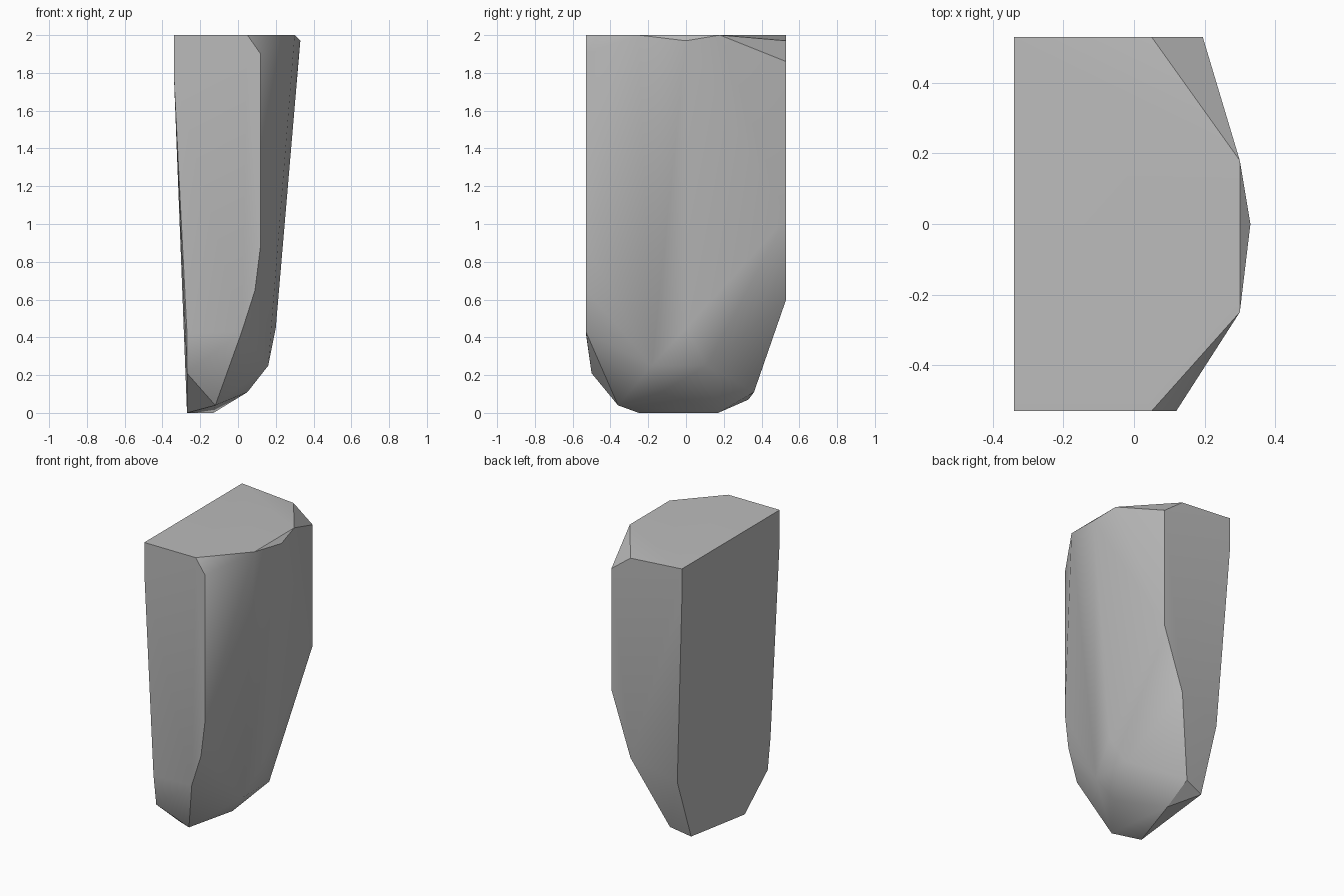
import bpy
import bmesh
import math

# Remove the default cube
cube = bpy.data.objects.get("Cube")
if cube:
    bpy.data.objects.remove(cube, do_unlink=True)


def make_material(name, colour):
    material = bpy.data.materials.new(name)
    material.use_nodes = True
    material.diffuse_color = colour
    shader = material.node_tree.nodes["Principled BSDF"]
    shader.inputs["Base Color"].default_value = colour
    return material


def make_hull(name, groups, material):
    """Wrap groups of corner points in one convex faceted stone."""
    mesh = bpy.data.meshes.new(name)
    bm = bmesh.new()
    for group in groups:
        for point in group:
            bm.verts.new(point)
    result = bmesh.ops.convex_hull(bm, input=bm.verts[:])
    leftover = set(result["geom_interior"] + result["geom_unused"])
    loose = [v for v in leftover if isinstance(v, bmesh.types.BMVert) and v.is_valid]
    bmesh.ops.delete(bm, geom=loose, context="VERTS")
    # Merge nearly coplanar triangles into clean flat facets
    bmesh.ops.dissolve_limit(bm, angle_limit=math.radians(1),
                             verts=bm.verts[:], edges=bm.edges[:])
    bmesh.ops.recalc_face_normals(bm, faces=bm.faces[:])
    bm.to_mesh(mesh)
    bm.free()
    mesh.materials.append(material)
    stone = bpy.data.objects.new(name, mesh)
    bpy.context.collection.objects.link(stone)
    return stone


front, rear = -.53, .53
side = -.34
foot = -.27

# Flat top with clipped corners on the bulging side
top_corners = [
    (side, front, 2), (side, rear, 2),
    (.05, front, 2), (.3, -.25, 2), (.3, .18, 2),
    (.05, rear, 1.97), (.33, 0, 1.97),
]
# Flat slab side, tapering inward towards the foot
slab_side = [
    (side, front, 1.8), (side, rear, 1.8),
    (foot, front, .42), (foot, -.5, .21),
    (foot, rear - .05, .5), (foot, .33, .07), (foot, -.25, 0),
]
# Outer edges of the front and rear walls
wall_edges = [
    (.12, front, 1.9), (.12, front, .89), (.09, front, .65), (.02, front, .43),
    (.195, rear, 1.86), (.195, rear, 1.03), (.05, rear, .6),
]
# Chipped, narrowing foot
foot_chips = [
    (.2, 0, .45), (.16, -.18, .25), (.16, .11, .25), (.05, -.13, .11),
    (-.12, -.36, .04), (-.13, .17, 0), (-.13, .36, .11),
]

grey = make_material("stone grey", (.5, .5, .5, 1))
stone = make_hull("stone_block", [top_corners, slab_side, wall_edges, foot_chips], grey)

# Soft shading across shallow facets, crisp along the main edges
bpy.ops.object.select_all(action="DESELECT")
stone.select_set(True)
bpy.context.view_layer.objects.active = stone
bpy.ops.object.shade_smooth_by_angle(angle=math.radians(30))
